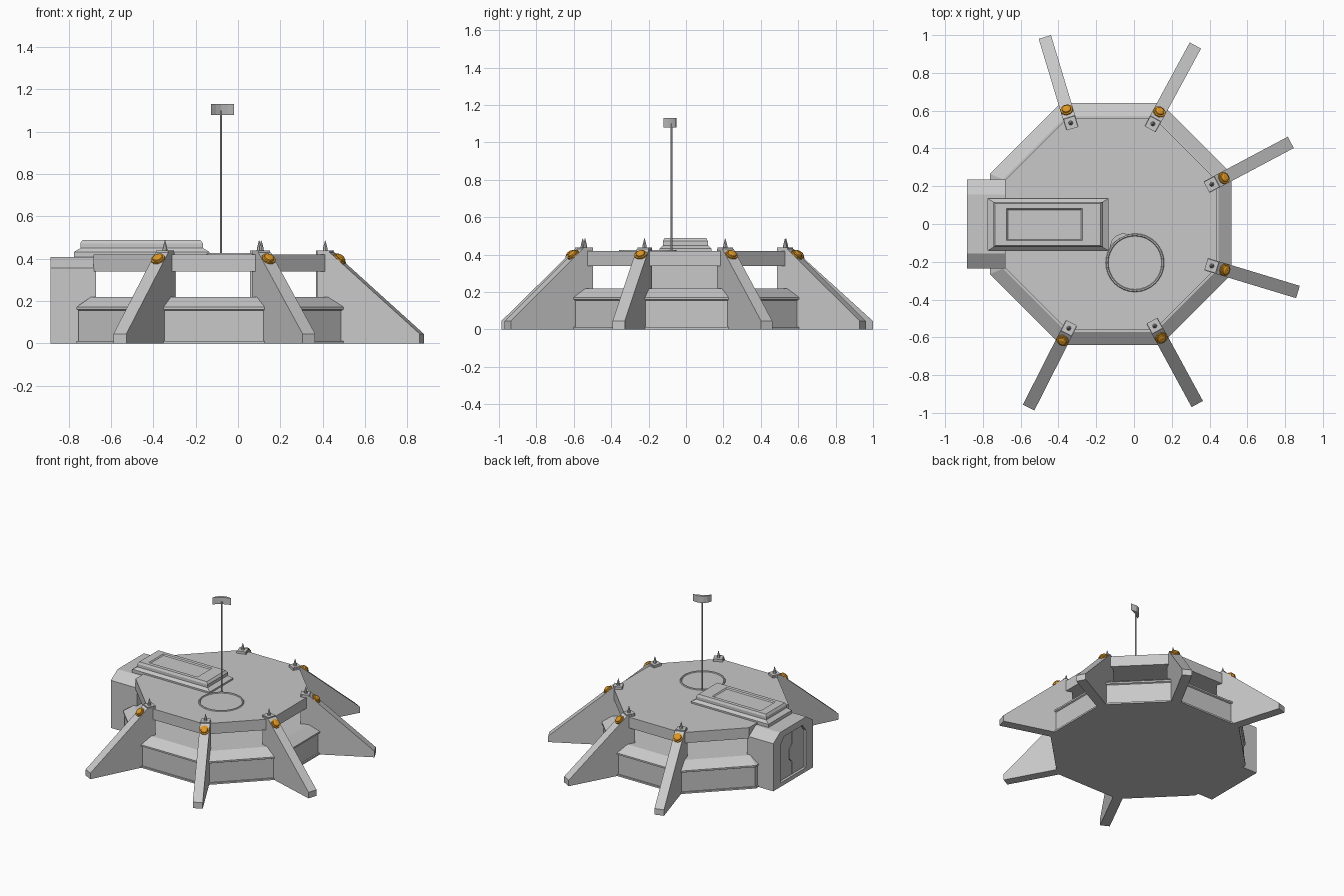
import bpy, bmesh, math
from mathutils import Vector, Matrix

cube = bpy.data.objects.get("Cube")
if cube:
    bpy.data.objects.remove(cube, do_unlink=True)


def material(name, rgb):
    m = bpy.data.materials.new(name)
    m.use_nodes = True
    m.diffuse_color = (*rgb, 1)
    m.node_tree.nodes["Principled BSDF"].inputs["Base Color"].default_value = (*rgb, 1)
    return m


GREY = material("hull grey", (0.58, 0.58, 0.58))
ORANGE = material("lamp orange", (0.72, 0.31, 0.02))
CX = -0.123  # centre of the octagonal body
ROOF = 0.42


def loft(name, rings, mat=GREY, place=None):
    """Skin a stack of equal-length rings and cap both ends."""
    bm = bmesh.new()
    vs = [[bm.verts.new(p) for p in ring] for ring in rings]
    n = len(vs[0])
    for a, b in zip(vs, vs[1:]):
        for i in range(n):
            bm.faces.new((a[i], a[(i + 1) % n], b[(i + 1) % n], b[i]))
    bm.faces.new(vs[0][::-1])
    bm.faces.new(vs[-1])
    if place:
        bm.transform(place)
    bmesh.ops.recalc_face_normals(bm, faces=bm.faces)
    mesh = bpy.data.meshes.new(name)
    bm.to_mesh(mesh)
    bm.free()
    mesh.materials.append(mat)
    ob = bpy.data.objects.new(name, mesh)
    bpy.context.collection.objects.link(ob)
    return ob


def polygon(r, z, sides=8, x=0, y=0, turn=0.5):
    return [(x + r * math.cos(math.tau * (i + turn) / sides),
             y + r * math.sin(math.tau * (i + turn) / sides), z) for i in range(sides)]


def octagon(apothem, z):
    return polygon(apothem / math.cos(math.pi / 8), z, x=CX)


def rect(x0, x1, h, z, y=-0.003):
    return [(x0, y - h, z), (x1, y - h, z), (x1, y + h, z), (x0, y + h, z)]


# Lower body: sill, wall, lip and sloping shoulder
loft("lower_body", [octagon(a, z) for a, z in
     ((0.64, 0), (0.64, 0.012), (0.63, 0.012), (0.63, 0.155),
      (0.64, 0.16), (0.64, 0.172), (0.571, 0.22))])

# Roof slab carried by the legs
loft("roof", [octagon(0.56, 0.34), octagon(0.56, ROOF)])

# Raised roof hatch with a shallow recessed panel
loft("roof_hatch", [rect(*r) for r in (
    (-0.775, -0.135, 0.138, 0.40), (-0.775, -0.135, 0.138, 0.432),
    (-0.745, -0.165, 0.12, 0.45), (-0.745, -0.165, 0.12, 0.472),
    (-0.735, -0.178, 0.112, 0.488), (-0.675, -0.273, 0.085, 0.488),
    (-0.668, -0.28, 0.078, 0.48))])

# Entrance block with chamfered top and a recessed door
outline = [(-0.235, 0), (0.235, 0), (0.235, 0.355), (0.155, 0.408), (-0.155, 0.408), (-0.235, 0.355)]
door = [(-0.15, 0.03), (0.15, 0.03), (0.15, 0.31), (0.11, 0.36), (-0.11, 0.36), (-0.15, 0.31)]


def slice_x(shape, x):
    return [(x, y, z) for y, z in shape]


loft("entrance", [slice_x(outline, -0.67), slice_x(outline, -0.885),
                  slice_x(door, -0.885), slice_x(door, -0.865)])

# Two door leaves meeting at a stepped seam
seam = [(0, 0.035), (0, 0.13), (0.03, 0.16), (0.03, 0.23), (0, 0.26), (0, 0.355)]
for name, side in (("door_leaf_left", 1), ("door_leaf_right", -1)):
    leaf = [(y + side * 0.003, z) for y, z in seam]
    leaf += [(side * 0.108, 0.355), (side * 0.145, 0.31), (side * 0.145, 0.035)]
    loft(name, [slice_x(leaf, -0.865), slice_x(leaf, -0.872)])

# Legs, each with a top plate, spike and lamp: (plate centre, foot centre)
legs = {
    "back_right": ((-0.335, 0.535), (-0.472, 0.99)),
    "back_left": ((0.10, 0.53), (0.325, 0.945)),
    "left_back": ((0.412, 0.21), (0.83, 0.432)),
    "left_front": ((0.412, -0.222), (0.868, -0.36)),
    "front_left": ((0.11, -0.54), (0.335, -0.953)),
    "front_right": ((-0.345, -0.552), (-0.558, -0.972)),
}
for name, (top, foot) in legs.items():
    top, foot = Vector(top), Vector(foot)
    run = foot - top
    length = run.length
    place = Matrix.Translation((*top, 0)) @ Matrix.Rotation(math.atan2(run.y, run.x), 4, "Z")
    side = [(-0.03, 0), (length, 0), (length, 0.045), (0.032, 0.43), (-0.03, 0.43)]
    loft(name + "_leg", [[(s, w, z) for s, z in side] for w in (-0.034, 0.034)], place=place)
    loft(name + "_plate", [rect(-0.032, 0.03, 0.031, z, 0) for z in (0.415, 0.438)], place=place)
    loft(name + "_spike", [polygon(r, z) for r, z in
         ((0.012, 0.438), (0.01, 0.452), (0.001, 0.487))], place=place)
    # Lamp sits square on the sloping edge
    pitch = math.atan2(0.385, length - 0.032)
    tilt = place @ Matrix.Translation((0.07, 0, 0.43 - 0.038 * math.tan(pitch))) @ Matrix.Rotation(pitch, 4, "Y")
    loft(name + "_lamp", [polygon(r, z, 10) for r, z in
         ((0.034, -0.005), (0.034, 0.008), (0.026, 0.009), (0.024, 0.016), (0.014, 0.021))],
         ORANGE, tilt)

# Thin ring lying on the roof
bpy.ops.mesh.primitive_torus_add(location=(0.005, -0.205, ROOF), major_radius=0.148,
                                 minor_radius=0.007, major_segments=32, minor_segments=6)
ring = bpy.context.object
ring.name = "roof_ring"
ring.data.materials.append(GREY)

# Mast and curved reflector
loft("mast", [polygon(0.005, z, 8, -0.08, -0.077) for z in (ROOF - 0.01, 1.1)])
crescent = [(-0.128, -0.12), (-0.118, -0.087), (-0.098, -0.064), (-0.065, -0.05), (-0.018, -0.054),
            (-0.05, -0.066), (-0.08, -0.08), (-0.105, -0.098)]
loft("reflector", [[(x, y, z) for x, y in crescent] for z in (1.08, 1.13)])
